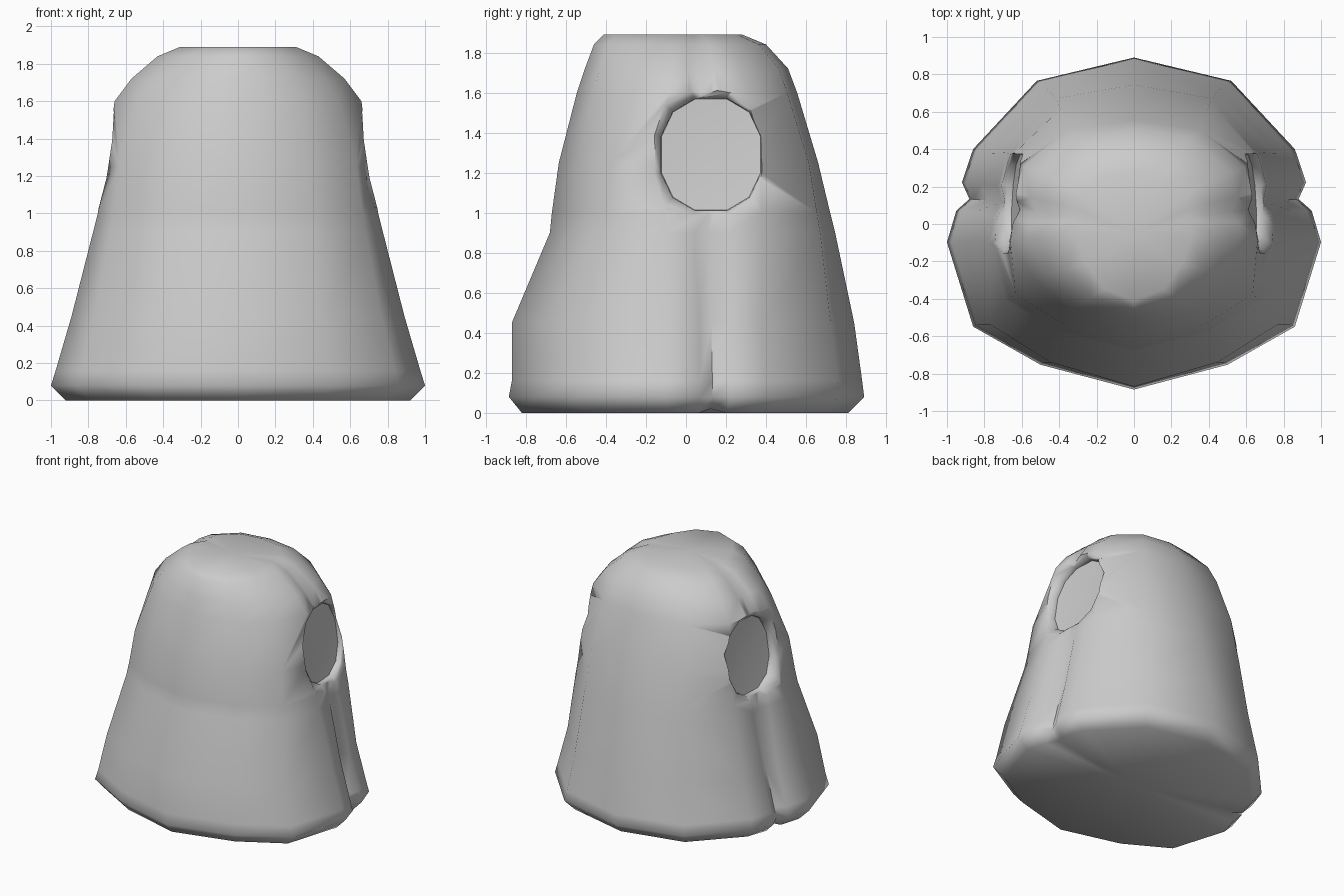
import bpy, bmesh, math
from mathutils import Matrix

if "Cube" in bpy.data.objects:
    bpy.data.objects.remove(bpy.data.objects["Cube"])

cloth = bpy.data.materials.new("light grey")
cloth.diffuse_color = (0.6, 0.6, 0.6, 1)
cloth.use_nodes = True
cloth.node_tree.nodes["Principled BSDF"].inputs["Base Color"].default_value = cloth.diffuse_color

# Half outlines of the garment (x, y as fractions), front to back, with a side seam groove
LOW = [(0, -1), (.5, -.85), (.86, -.62), (1, -.11), (.95, .08),
       (.88, .15), (.92, .25), (.86, .45), (.52, .86), (0, 1)]
MID = [(0, -1), (.53, -.85), (.90, -.59), (1, -.18), (.975, .04),
       (.94, .16), (.95, .3), (.92, .56), (.56, .93), (0, 1)]
TOP = [(0, -1), (.52, -.85), (.82, -.52), (1, -.16), (.98, .02),
       (.92, .13), (.97, .28), (.90, .55), (.53, .91), (0, 1)]
KEYS = [(0, LOW), (.45, LOW), (1.25, MID), (1.6, TOP), (2, TOP)]

# Height, half width, front depth, back depth
LEVELS = [(0, .92, .82, .81), (.08, 1, .885, .89), (.16, .975, .87, .88),
          (.45, .89, .87, .84), (.9, .775, .68, .745), (1.0, .75, .67, .72),
          (1.25, .705, .635, .66), (1.6, .66, .545, .555), (1.72, .57, .505, .51),
          (1.84, .43, .46, .40), (1.89, .31, .41, .28)]


def outline(z):
    """Blend the outlines that bracket a height."""
    for (z0, a), (z1, b) in zip(KEYS, KEYS[1:]):
        if z <= z1:
            t = (z - z0) / (z1 - z0)
            return [(p[0] + (q[0] - p[0]) * t, p[1] + (q[1] - p[1]) * t)
                    for p, q in zip(a, b)]


def loft(name, loops, ends):
    """Skin closed loops and fan each end to a centre point."""
    bm = bmesh.new()
    rings = [[bm.verts.new(p) for p in loop] for loop in loops]
    n = len(rings[0])
    for a, b in zip(rings, rings[1:]):
        for i in range(n):
            j = (i + 1) % n
            bm.faces.new((a[i], a[j], b[j], b[i]))
    for ring, centre in zip((rings[0], rings[-1]), ends):
        c = bm.verts.new(centre)
        for i in range(n):
            bm.faces.new((ring[i], ring[(i + 1) % n], c))
    bmesh.ops.recalc_face_normals(bm, faces=bm.faces)
    me = bpy.data.meshes.new(name)
    bm.to_mesh(me)
    bm.free()
    me.materials.append(cloth)
    ob = bpy.data.objects.new(name, me)
    bpy.context.collection.objects.link(ob)
    return ob


# Body: lofted bell
loops = []
for z, w, front, back in LEVELS:
    half = [(x * w, y * (front if y < 0 else back),
             z + (.02 if z == 0 and i == 5 else 0))
            for i, (x, y) in enumerate(outline(z))]
    loops.append(half + [(-x, y, zz) for x, y, zz in half[-2:0:-1]])
body = loft("bell_body", loops, [(0, 0, 0), (0, -.05, 1.89)])

# Arm opening: shallow recess with a sloped rim, leaning with the body wall
CY, CZ = .125, 1.29


def opening_loop(x, ry, rz):
    pts = []
    for i in range(12):
        a = math.tau * (i + .5) / 12
        c, s = math.cos(a), math.sin(a)
        y = CY + ry * math.copysign(abs(c) ** .85, c)
        z = CZ + rz * math.copysign(abs(s) ** .85, s)
        pts.append((x - .15 * (z - CZ) - .06 * (y - CY), y, z))
    return pts


cutter = loft("opening_cutter",
              [opening_loop(.61, .255, .285), opening_loop(.645, .258, .288),
               opening_loop(.70, .325, .35), opening_loop(.90, .35, .38)],
              [(.59, CY, CZ), (.90, CY, CZ)])
cutter.hide_render = True
mod = body.modifiers.new("opening", 'BOOLEAN')
mod.operation = 'DIFFERENCE'
mod.solver = 'EXACT'
mod.object = cutter
bpy.context.view_layer.objects.active = body
body.select_set(True)
bpy.ops.object.modifier_apply(modifier=mod.name)
bpy.data.objects.remove(cutter)

# Mirror the cut half to the other side
bm = bmesh.new()
bm.from_mesh(body.data)
bmesh.ops.bisect_plane(bm, geom=bm.verts[:] + bm.edges[:] + bm.faces[:], dist=1e-4,
                       plane_co=(0, 0, 0), plane_no=(1, 0, 0), clear_inner=True)
bmesh.ops.mirror(bm, geom=bm.verts[:] + bm.edges[:] + bm.faces[:],
                 matrix=Matrix(), merge_dist=1e-3, axis='X')
bmesh.ops.recalc_face_normals(bm, faces=bm.faces)
bm.to_mesh(body.data)
bm.free()

# Soft shading
bpy.ops.object.shade_smooth_by_angle(angle=math.radians(65))
